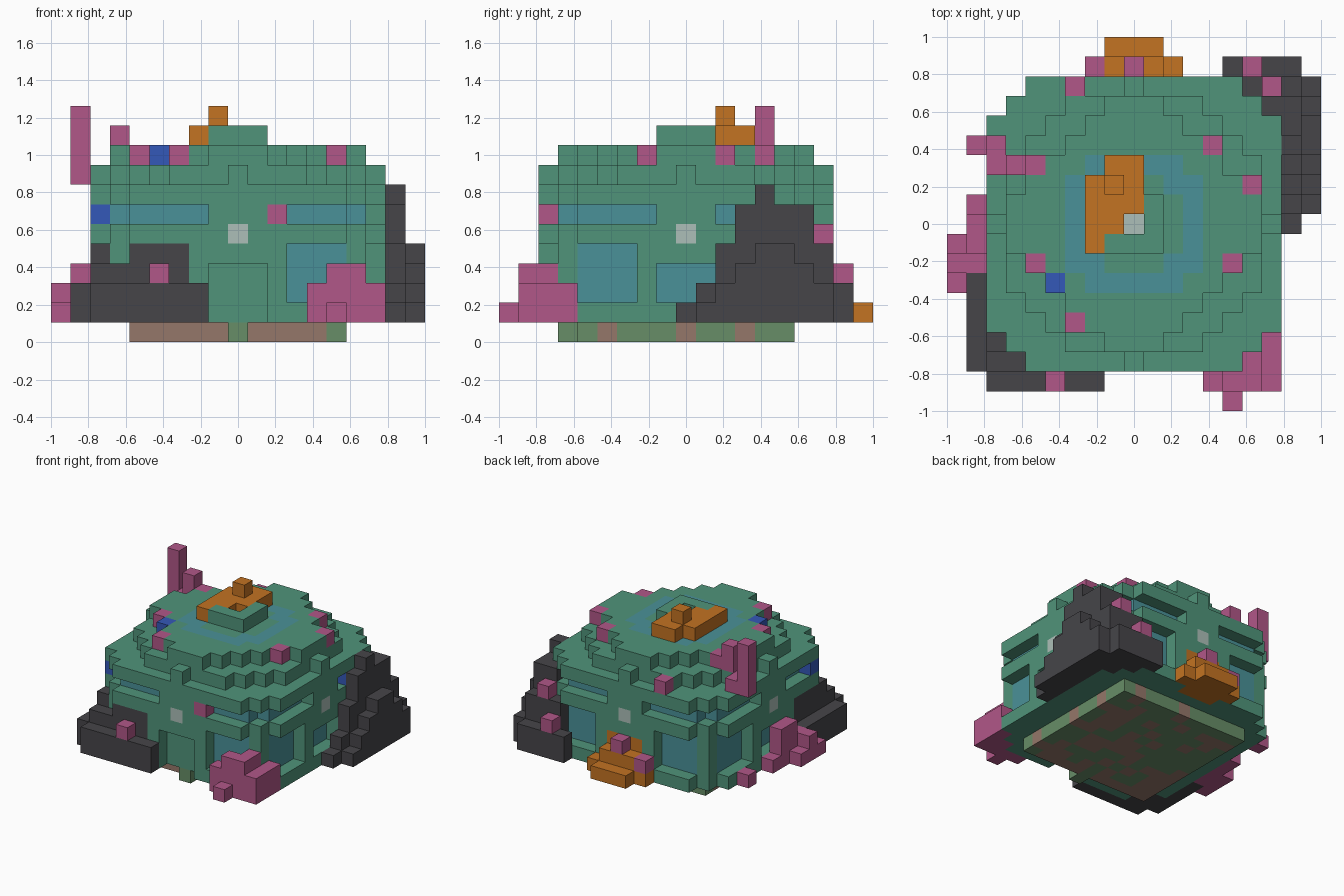
import bpy, bmesh, random
from mathutils import Vector

if "Cube" in bpy.data.objects:
    bpy.data.objects.remove(bpy.data.objects["Cube"], do_unlink=True)

UNIT = 2 / 19          # edge of one building block
cells = {}             # block position -> (part, colour)
random.seed(4)

COLOURS = {            # display values, converted to linear below
    "green": "50947A", "teal": "4A9198", "charcoal": "464549", "pink": "B15788",
    "orange": "C37322", "blue": "3458B8", "pale_grey": "ACBFB8",
    "moss": "678D67", "brown": "95776A",
}


def linear(hexa):
    out = []
    for i in range(0, 6, 2):
        c = int(hexa[i:i + 2], 16) / 255
        out.append(c / 12.92 if c < 0.04 else ((c + 0.055) / 1.055) ** 2.4)
    return (*out, 1)


def make_material(name):
    mat = bpy.data.materials.new(name)
    mat.use_nodes = True
    mat.diffuse_color = linear(COLOURS[name])
    mat.node_tree.nodes["Principled BSDF"].inputs["Base Color"].default_value = mat.diffuse_color
    return mat


def span(a, b):
    return range(a, b + 1)


def block(part, colour, x, y, z):
    cells[x, y, z] = (part, colour)


def heap(part, colour, x, y, heights):
    """Row of columns along y, standing on the ground floor level."""
    for i, h in enumerate(heights):
        for z in span(1, int(h)):
            block(part, colour, x, y + i, z)


def disc(part, colour, z, inside):
    for x in span(-7, 7):
        for y in span(-7, 7):
            if inside(abs(x), abs(y)):
                block(part, colour, x, y, z)


def sides(c, d):
    """The same wall position on front, back, right and left."""
    return [(c, -d), (c, d), (d, c), (-d, c)]


def recess(c, z, colour="teal", places=None):
    """Cut one block out of the wall and set a pane behind it."""
    for (x, y), (px, py) in zip(sides(c, 7), sides(c, 6)):
        if places and (x, y) not in places:
            continue
        cells.pop((x, y, z), None)
        block("windows" if colour == "teal" else "door", colour, px, py, z)


# Mottled foundation with a doorstep
for x in span(-5, 5):
    for y in span(-5, 5):
        brown = random.random() < 0.4
        if y == -5:
            brown = x not in (0, 5)
        elif x == 5:
            brown = y in (-4, 0, 3)
        block("foundation", "brown" if brown else "moss", x, y, 0)
block("foundation", "moss", 0, -6, 0)

# Octagonal walls and stepped dome
for z in span(1, 7):
    disc("walls", "green", z, lambda x, y: x + y <= 12)
disc("dome", "green", 8, lambda x, y: x * x + y * y <= 49)
disc("dome", "green", 9, lambda x, y: x + y <= 7 and max(x, y) <= 6)
disc("skylight_ring", "teal", 9, lambda x, y: 8 <= x * x + y * y <= 13)
disc("roof_cap", "green", 10, lambda x, y: 0 < x + y and max(x, y) <= 1)

# Upper slit windows, large lower windows, side and front openings
for s in (-1, 1):
    for c in span(2, 5):
        recess(s * c, 6)
    for t in (-1, 1):
        cells.pop((s * 6, t * 6, 6), None)
    for c in span(3, 5):
        for z in span(2, 4):
            recess(s * c, z)
for c in span(-1, 1):
    for z in (2, 3):
        recess(c, z, "teal", [(7, c), (-7, c)])
    for z in span(1, 3):
        recess(c, z, "green", [(c, -7)])
        block("back_door", "orange", c, 7, z)

# Pale lamps on each wall and in the roof
for x, y in sides(0, 7):
    block("lamps", "pale_grey", x, y, 5)
block("lamps", "pale_grey", 0, 0, 9)

# Orange roof crest
for x, low, high in ((-2, -1, 2), (-1, 0, 3), (0, 1, 3)):
    for y in span(low, high):
        block("roof_crest", "orange", x, y, 10)
block("roof_crest", "orange", -1, 2, 11)

# Orange back step
for x in span(-2, 2):
    block("back_step", "orange", x, 8, 1)
for x in span(-1, 1):
    block("back_step", "orange", x, 9, 1)
    block("back_step", "orange", x, 8, 2)

# Rock piled on the front right corner
for x in span(-7, -2):
    heap("front_rock", "charcoal", x, -8, "2")
heap("front_rock", "charcoal", -8, -7, "22222")
heap("front_rock", "charcoal", -7, -7, "34")
heap("front_rock", "charcoal", -6, -7, "3")
for c in span(-5, -3):
    for z in span(2, 4):
        block("front_rock", "charcoal", c, -7, z)
        block("front_rock", "charcoal", -7, c, z)

# Rock peak on the back left corner
heap("back_rock", "charcoal", 9, 1, "1234432")
heap("back_rock", "charcoal", 8, 0, "124676642")
heap("back_rock", "charcoal", 7, 6, "642")
heap("back_rock", "charcoal", 6, 7, "42")
heap("back_rock", "charcoal", 5, 8, "2")
for c in span(3, 5):
    for z in span(2, 4):
        block("back_rock", "charcoal", 7, c, z)

# Pink coral heaps
heap("front_coral", "pink", 4, -8, "2")
heap("front_coral", "pink", 5, -9, "13")
heap("front_coral", "pink", 6, -8, "33")
heap("front_coral", "pink", 7, -8, "222")
heap("side_coral", "pink", -9, -3, "121")
heap("side_coral", "pink", -8, -2, "2331")

# Tall coral stalk on the dome edge
for z in span(8, 11):
    block("coral_stalk", "pink", -8, 4, z)
for x, y, z in ((-7, 4, 8), (-7, 3, 8), (-6, 3, 9), (-6, 3, 10), (-5, 3, 9)):
    block("coral_stalk", "pink", x, y, z)

# Scattered coral buds
for x, y, z in ((5, -2, 9), (-5, -2, 9), (-3, -5, 9), (4, 4, 9), (6, 2, 9),
                (-3, 7, 8), (2, -7, 6), (-4, -8, 3), (6, 8, 3), (7, 7, 5),
                (-8, 4, 1), (0, 8, 3), (-2, 8, 2)):
    block("coral_buds", "pink", x, y, z)

# Blue accents
for x, y, z in ((-4, -3, 9), (-7, -5, 6), (7, 3, 6)):
    block("blue_accents", "blue", x, y, z)

# Turn the blocks of each part into one mesh showing only exposed faces
AXES = [Vector(v) for v in ((1, 0, 0), (0, 1, 0), (0, 0, 1))]
materials = {name: make_material(name) for name in COLOURS}
for part in sorted({p for p, _ in cells.values()}):
    own = {k: c for k, (p, c) in cells.items() if p == part}
    names = sorted(set(own.values()))
    bm = bmesh.new()
    for key, colour in own.items():
        centre = Vector(key) + AXES[2] / 2
        for i, axis in enumerate(AXES):
            u, v = AXES[(i + 1) % 3] / 2, AXES[(i + 2) % 3] / 2
            for s in (-1, 1):
                n = axis * s
                if tuple(int(a + b) for a, b in zip(key, n)) in cells:
                    continue
                mid, w = centre + n / 2, v * s
                corners = (mid - u - w, mid + u - w, mid + u + w, mid - u + w)
                face = bm.faces.new([bm.verts.new(p * UNIT) for p in corners])
                face.material_index = names.index(colour)
    bmesh.ops.remove_doubles(bm, verts=bm.verts[:], dist=UNIT / 100)
    mesh = bpy.data.meshes.new(part)
    bm.to_mesh(mesh)
    bm.free()
    for name in names:
        mesh.materials.append(materials[name])
    bpy.context.collection.objects.link(bpy.data.objects.new(part, mesh))
